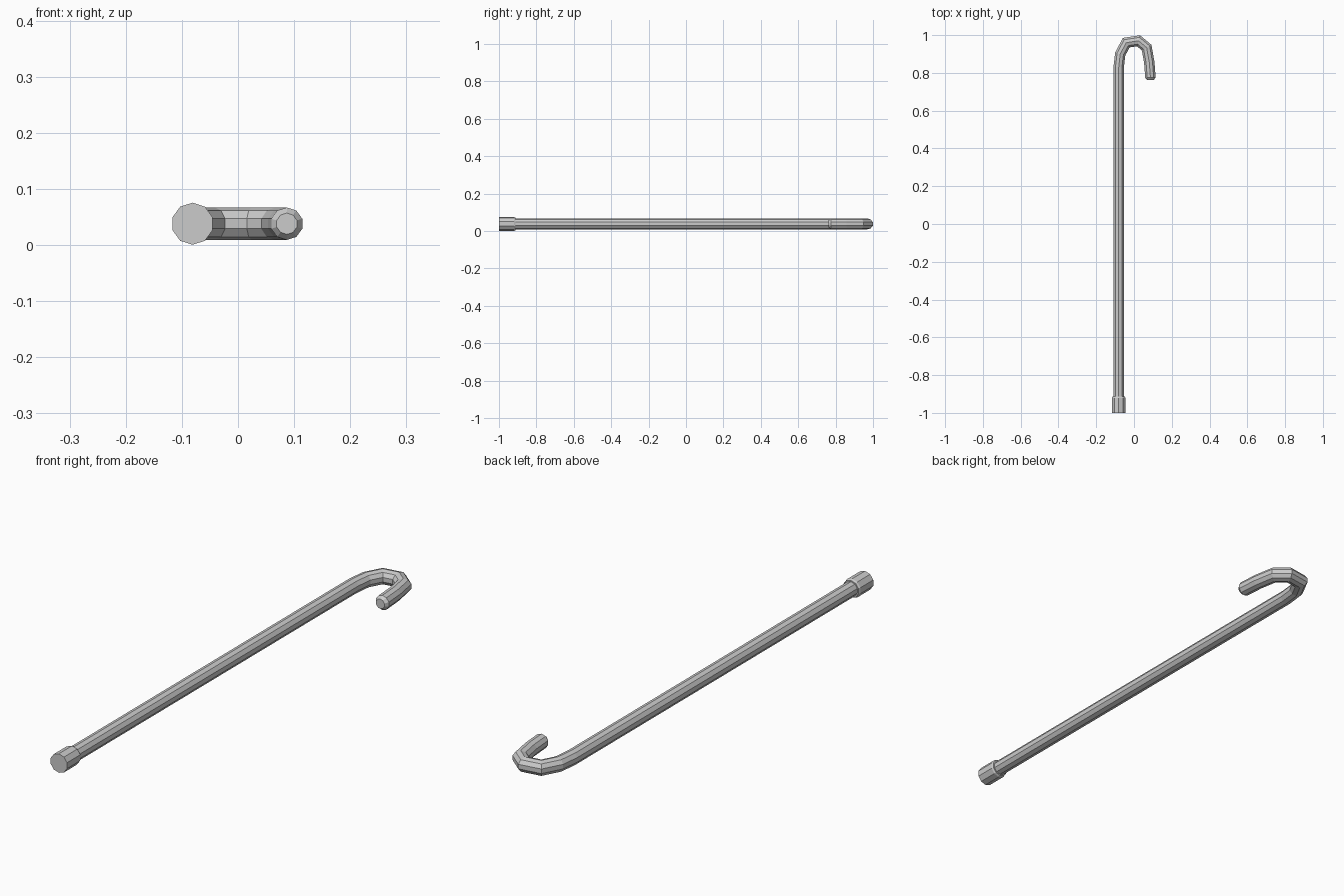
import bpy, bmesh, math
from mathutils import Vector

if "Cube" in bpy.data.objects:
    bpy.data.objects.remove(bpy.data.objects["Cube"])

SIDES = 10
Z = 0.038


def tube(name, stations):
    """Sweep a ten-sided ring along (x, y, radius) stations, mitred at bends."""
    pts = [Vector((x, y, Z)) for x, y, _ in stations]
    bm = bmesh.new()
    rings = []
    for i, p in enumerate(pts):
        d_in = (p - pts[i - 1]).normalized() if i else None
        d_out = (pts[i + 1] - p).normalized() if i < len(pts) - 1 else None
        d_in, d_out = d_in or d_out, d_out or d_in
        t = (d_in + d_out).normalized()
        side = Vector((t.y, -t.x, 0)) / max(t.dot(d_in), 0.5)
        r = stations[i][2]
        ring = []
        for k in range(SIDES):
            a = 2 * math.pi * k / SIDES
            ring.append(bm.verts.new(p + side * r * math.sin(a) + Vector((0, 0, r * math.cos(a)))))
        rings.append(ring)
    for a, b in zip(rings, rings[1:]):
        for k in range(SIDES):
            n = (k + 1) % SIDES
            bm.faces.new((a[k], a[n], b[n], b[k]))
    bm.faces.new(rings[0])
    bm.faces.new(rings[-1])
    bmesh.ops.recalc_face_normals(bm, faces=bm.faces)
    mesh = bpy.data.meshes.new(name)
    bm.to_mesh(mesh)
    bm.free()
    obj = bpy.data.objects.new(name, mesh)
    bpy.context.collection.objects.link(obj)
    return obj


# Straight shaft and bent handle, narrowing at the handle end
R = 0.029
tube("cane_shaft_and_hook", [
    (-0.081, -0.93, R), (-0.081, 0.83, R), (-0.073, 0.90, R),
    (-0.041, 0.960, R), (0.024, 0.970, R), (0.067, 0.934, R),
    (0.081, 0.855, R), (0.087, 0.775, R), (0.087, 0.762, 0.019)])

# Wider foot cap
tube("foot_cap", [(-0.081, -1.0, 0.0375), (-0.081, -0.92, 0.0375), (-0.081, -0.912, 0.034)])
